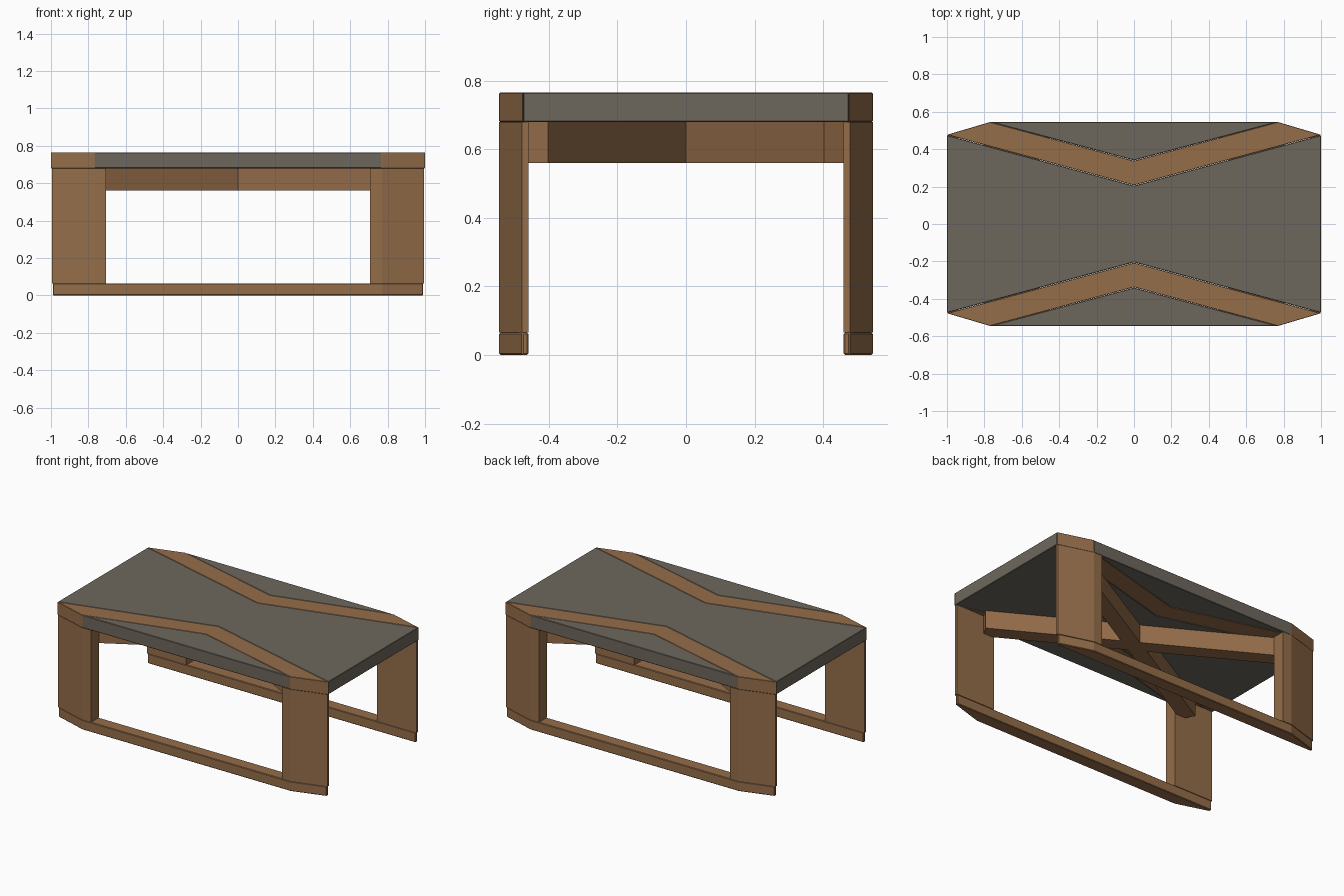
import bpy, bmesh, math
from mathutils import Matrix

if "Cube" in bpy.data.objects:
    bpy.data.objects.remove(bpy.data.objects["Cube"])


def material(name, rgb):
    m = bpy.data.materials.new(name)
    m.diffuse_color = (*rgb, 1)
    m.use_nodes = True
    m.node_tree.nodes["Principled BSDF"].inputs["Base Color"].default_value = m.diffuse_color
    return m


WOOD = material("warm wood", (0.300, 0.155, 0.068))
STONE = material("grey stone", (0.155, 0.136, 0.108))


def prism(name, pts, z0, z1, mat, bevel=0.0):
    """Extrude a plan outline from z0 up to z1."""
    bm = bmesh.new()
    face = bm.faces.new([bm.verts.new((x, y, z0)) for x, y in pts])
    up = bmesh.ops.extrude_face_region(bm, geom=[face])
    verts = [v for v in up["geom"] if isinstance(v, bmesh.types.BMVert)]
    bmesh.ops.translate(bm, verts=verts, vec=(0, 0, z1 - z0))
    bmesh.ops.recalc_face_normals(bm, faces=bm.faces)
    me = bpy.data.meshes.new(name)
    bm.to_mesh(me)
    bm.free()
    me.materials.append(mat)
    ob = bpy.data.objects.new(name, me)
    bpy.context.collection.objects.link(ob)
    if bevel:
        mod = ob.modifiers.new("soft edge", "BEVEL")
        mod.width = bevel
        mod.segments = 1
    return ob


TOP, UNDER, RAIL = 0.765, 0.68, 0.065

# Centre stone panel, pinched in the middle
prism("centre_panel", [(-1, .475), (-1, -.475), (0, -.205), (1, -.475), (1, .475), (0, .205)],
      UNDER, TOP, STONE, 0.003)

for side, s in (("front", -1), ("back", 1)):
    # Triangular stone panel along the long edge
    prism(side + "_panel", [(-.77, s * .545), (0, s * .34), (.77, s * .545)],
          UNDER, TOP, STONE, 0.003)
    # Chevron wood inlay running leg to leg
    prism(side + "_chevron", [(-1, s * .477), (0, s * .207), (1, s * .477),
                              (.77, s * .545), (0, s * .338), (-.77, s * .545)],
          UNDER, TOP, WOOD, 0.002)
    # Floor rail with angled ends
    prism(side + "_floor_rail", [(-.99, s * .46), (.99, s * .46), (.99, s * .478),
                                 (.77, s * .545), (-.77, s * .545), (-.99, s * .478)],
          0, RAIL, WOOD, 0.004)
    # Legs
    for end, e in (("left", -1), ("right", 1)):
        prism(f"{side}_{end}_leg", [(e * .705, s * .46), (e * .995, s * .46), (e * .995, s * .478),
                                    (e * .77, s * .545), (e * .705, s * .545)],
              RAIL, UNDER, WOOD)

# Crossed support beams under the top
for name, s in (("rising_beam", 1), ("falling_beam", -1)):
    L, W = 0.91, 0.05
    ob = prism(name, [(-L, -W), (L, -W), (L, W), (-L, W)], 0.56, UNDER, WOOD)
    ob.data.transform(Matrix.Rotation(s * math.atan2(0.45, 0.80), 4, 'Z'))
